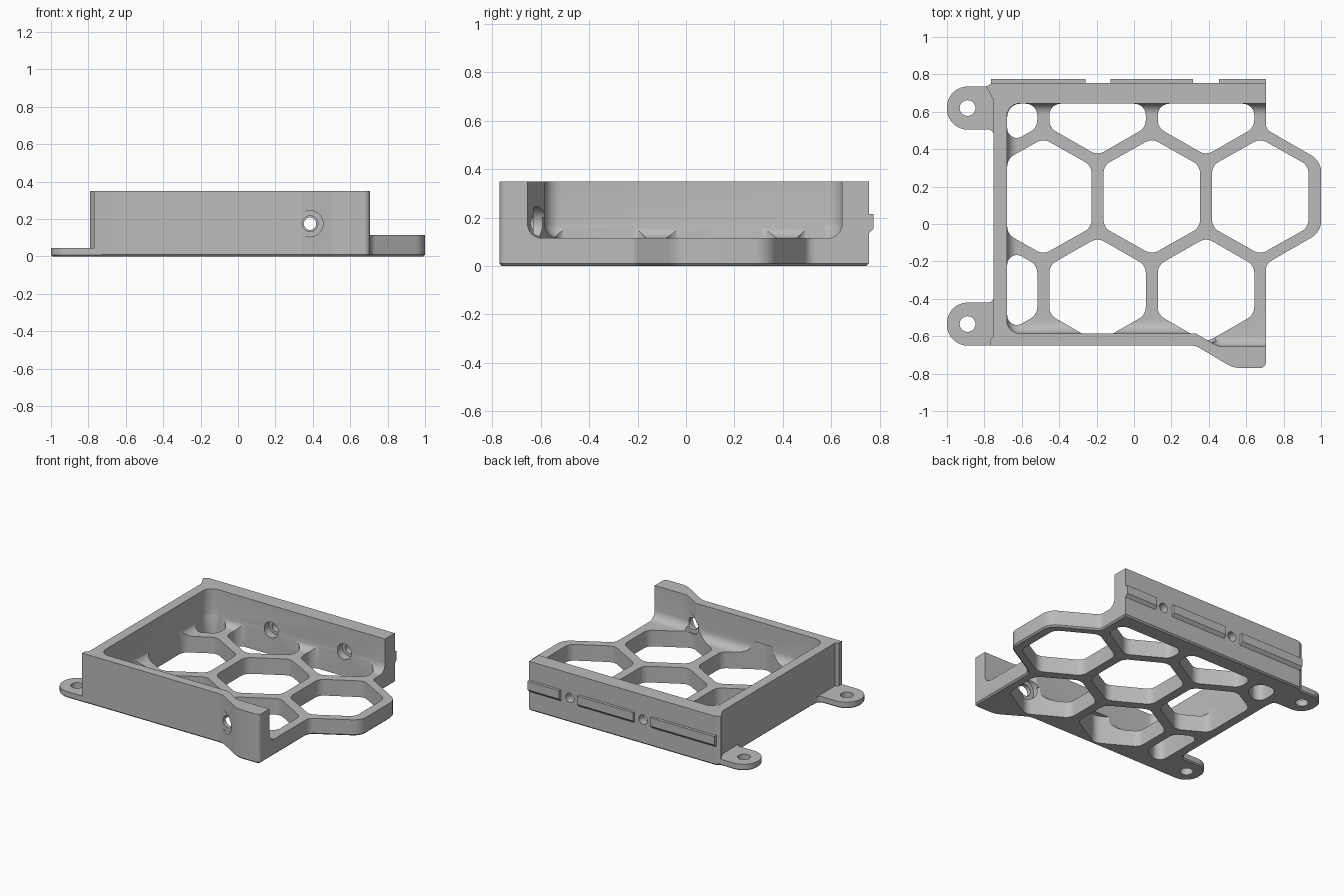
import bpy, bmesh, math
from mathutils import Vector

old = bpy.data.objects.get("Cube")
if old:
    bpy.data.objects.remove(old, do_unlink=True)

grey = bpy.data.materials.new("plain_grey")
grey.use_nodes = True
grey.diffuse_color = (0.5, 0.5, 0.5, 1)
grey.node_tree.nodes["Principled BSDF"].inputs["Base Color"].default_value = (0.5, 0.5, 0.5, 1)


def rounded(points, default=0.0, steps=6):
    """Round each corner (x, y[, radius]) of a closed outline."""
    out, n = [], len(points)
    for i, p in enumerate(points):
        r = p[2] if len(p) > 2 else default
        here = Vector(p[:2])
        a = Vector(points[i - 1][:2]) - here
        b = Vector(points[(i + 1) % n][:2]) - here
        limit = 0.48 * min(a.length, b.length)
        a.normalize()
        b.normalize()
        half = a.angle(b) / 2
        if r == 0 or half > 1.55:
            out.append(here)
            continue
        d = min(r / math.tan(half), limit)
        r = d * math.tan(half)
        centre = here + (a + b).normalized() * (r / math.sin(half))
        start, end = here + a * d - centre, here + b * d - centre
        sweep = math.pi - 2 * half
        for k in range(steps + 1):
            t = k / steps
            w = math.sin((1 - t) * sweep), math.sin(t * sweep)
            out.append(centre + (start * w[0] + end * w[1]) / math.sin(sweep))
    return out


def prism(name, outlines, lo, hi, axis="z", bevel=0.0, segments=1):
    """Extrude closed outlines along an axis, optionally bevelling the low rim."""
    place = {"z": lambda p, h: (p[0], p[1], h),
             "x": lambda p, h: (h, p[0], p[1]),
             "y": lambda p, h: (p[0], h, p[1])}[axis]
    bm = bmesh.new()
    rim = []
    for pts in outlines:
        low = [bm.verts.new(place(p, lo)) for p in pts]
        high = [bm.verts.new(place(p, hi)) for p in pts]
        base = bm.faces.new(low)
        bm.faces.new(high)
        rim += base.edges
        for i in range(len(pts)):
            bm.faces.new((low[i - 1], low[i], high[i], high[i - 1]))
    bmesh.ops.recalc_face_normals(bm, faces=bm.faces)
    if bevel:
        bmesh.ops.bevel(bm, geom=rim, offset=bevel, segments=segments,
                        profile=0.5, affect="EDGES")
    mesh = bpy.data.meshes.new(name)
    bm.to_mesh(mesh)
    bm.free()
    mesh.materials.append(grey)
    obj = bpy.data.objects.new(name, mesh)
    bpy.context.collection.objects.link(obj)
    return obj


def circle(x, y, r, n=32):
    return [(x + r * math.cos(math.tau * i / n), y + r * math.sin(math.tau * i / n))
            for i in range(n)]


def cut(obj, cutter):
    cutter.hide_render = True
    mod = obj.modifiers.new("cut", "BOOLEAN")
    mod.operation, mod.solver, mod.object = "DIFFERENCE", "EXACT", cutter
    bpy.context.view_layer.objects.active = obj
    bpy.ops.object.modifier_apply(modifier=mod.name)
    bpy.data.objects.remove(cutter, do_unlink=True)


def clip(points, axis, limit, sign):
    """Keep the part of an outline where sign * coordinate <= sign * limit."""
    out = []
    for i, b in enumerate(points):
        a = points[i - 1]
        da, db = sign * (a[axis] - limit), sign * (b[axis] - limit)
        if da * db < 0:
            out.append(a.lerp(b, da / (da - db)))
        if db <= 0:
            out.append(b)
    return out


def smooth(obj):
    bpy.ops.object.select_all(action="DESELECT")
    obj.select_set(True)
    bpy.context.view_layer.objects.active = obj
    bpy.ops.object.shade_smooth_by_angle(angle=math.radians(28))


# Tray body: full outline with the front bulge and the side hexagon
tray = prism("tray_body", [rounded([
    (-0.77, -0.65), (0.33, -0.65, 0.1), (0.53, -0.77, 0.15), (0.705, -0.77, 0.03),
    (0.705, -0.213, 0.06), (1.0, -0.043, 0.1), (1.0, 0.337, 0.1), (0.705, 0.507, 0.05),
    (0.705, 0.755), (-0.755, 0.755), (-0.79, 0.735), (-0.75, 0.66),
    (-0.75, -0.6), (-0.77, -0.62)])], 0, 0.35, bevel=0.01)

# Open cavity with rounded floor edges
cut(tray, prism("cavity_cutter", [rounded([
    (-0.68, -0.585, 0.07), (0.33, -0.585), (0.45, -0.655, 0.1), (1.2, -0.655),
    (1.2, 0.645), (-0.68, 0.645, 0.07)])], 0.115, 0.5, bevel=0.06, segments=6))

# Honeycomb openings in the floor
cells = []
pitch, half_width = 0.58, 0.258
for first, count, cy, edge, tip in ((-0.485, 3, 0.147, 0.165, 0.31),
                                    (-0.775, 3, -0.353, 0.132, 0.28),
                                    (-0.775, 3, 0.647, 0.132, 0.28)):
    for i in range(count):
        cx = first + i * pitch
        w = half_width
        cell = [Vector((cx + x, cy + y)) for x, y in
                ((0, tip), (-w, edge), (-w, -edge), (0, -tip), (w, -edge), (w, edge))]
        cell = clip(clip(cell, 0, -0.678, -1), 1, 0.643, 1)
        cells.append(rounded([tuple(p) for p in cell], 0.07))
cut(tray, prism("honeycomb_cutter", cells, -0.1, 0.2))

# Screw holes: counterbored from inside the back wall, and through the front bulge
hole_z = 0.175
back_holes = (-0.19, 0.385)
cut(tray, prism("back_hole_cutter", [circle(x, hole_z, 0.033) for x in back_holes], 0.6, 0.9, "y"))
cut(tray, prism("back_bore_cutter", [circle(x, hole_z, 0.055) for x in back_holes], 0.6, 0.7, "y"))
cut(tray, prism("front_hole_cutter", [circle(0.385, hole_z, 0.042)], -0.9, -0.5, "y"))
cut(tray, prism("front_bore_cutter", [circle(0.385, hole_z, 0.07)], -0.9, -0.66, "y"))
cut(tray, prism("inner_bore_cutter", [circle(0.385, hole_z, 0.07)], -0.63, -0.5, "y"))
smooth(tray)

# Mounting tabs with flared roots
for name, y, s in (("back_tab", 0.62, 1), ("front_tab", -0.535, -1)):
    near, far, flare = y - 0.115 * s, y + 0.115 * s, y - 0.18 * s
    tab = prism(name, [rounded([
        (-1.0, near, 0.114), (-0.75, near, 0.05), (-0.75, flare), (-0.73, flare),
        (-0.73, far), (-1.0, far, 0.114)], steps=10)], 0, 0.045, bevel=0.008)
    cut(tab, prism("tab_hole_cutter", [circle(-0.89, y, 0.042)], -0.1, 0.1))
    smooth(tab)

# Locating rails on the back wall
rail = [(0.745, 0.135), (0.755, 0.135), (0.775, 0.155), (0.775, 0.215), (0.745, 0.215)]
for name, lo, hi in (("left_rail", 0.455, 0.705), ("middle_rail", -0.125, 0.315),
                     ("right_rail", -0.765, -0.26)):
    prism(name, [rail], lo, hi, "x")
